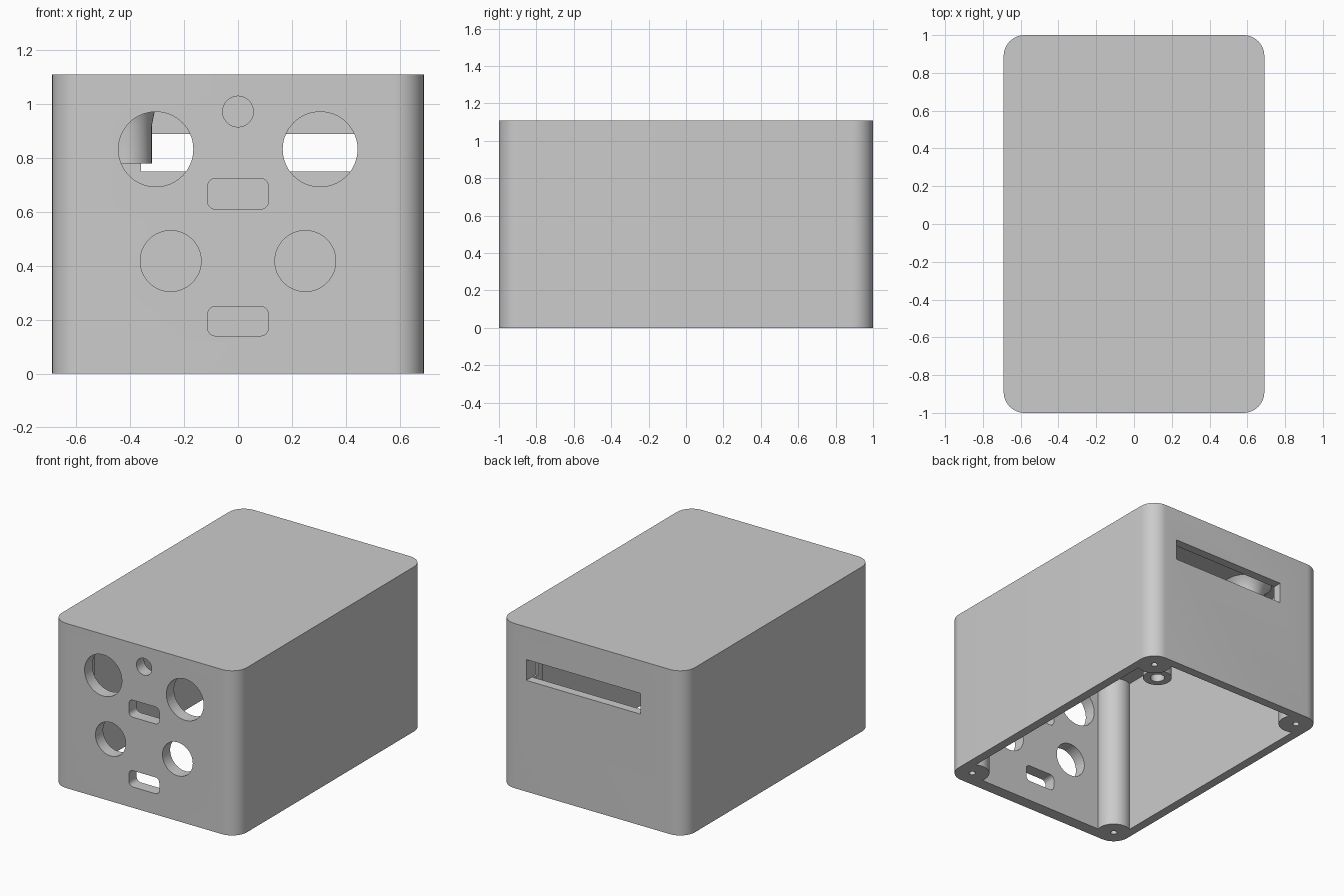
import bpy
import bmesh
from math import cos, sin, pi
from mathutils import Matrix

cube = bpy.data.objects.get("Cube")
if cube:
    bpy.data.objects.remove(cube, do_unlink=True)

W, D, H = 0.69, 1.0, 1.11      # half width, half depth, height
CORNER = 0.11
SIDE, FRONT, ROOF = 0.06, 0.082, 0.055
WALL_AXIS = Matrix.Rotation(pi / 2, 4, "X")   # turns z extrusions to run along -y

grey = bpy.data.materials.new("warm_grey_plastic")
grey.use_nodes = True
grey.diffuse_color = (0.6, 0.6, 0.6, 1)
grey.node_tree.nodes["Principled BSDF"].inputs["Base Color"].default_value = (0.6, 0.6, 0.6, 1)


def rounded(x0, x1, y0, y1, r, steps=12):
    """Outline of a rounded rectangle."""
    centres = [(x1 - r, y1 - r), (x0 + r, y1 - r), (x0 + r, y0 + r), (x1 - r, y0 + r)]
    return [(cx + r * cos((q + i / steps) * pi / 2), cy + r * sin((q + i / steps) * pi / 2))
            for q, (cx, cy) in enumerate(centres) for i in range(steps + 1)]


def circle(x, y, r, sides=64):
    return [(x + r * cos(2 * pi * i / sides), y + r * sin(2 * pi * i / sides)) for i in range(sides)]


def loft(name, layers, matrix=Matrix()):
    """Closed solid through (outline, z) layers."""
    bm = bmesh.new()
    rings = [[bm.verts.new((x, y, z)) for x, y in outline] for outline, z in layers]
    for low, high in zip(rings, rings[1:]):
        for i in range(len(low)):
            j = (i + 1) % len(low)
            bm.faces.new((low[i], low[j], high[j], high[i]))
    bm.faces.new(rings[0][::-1])
    bm.faces.new(rings[-1])
    bm.transform(matrix)
    bmesh.ops.recalc_face_normals(bm, faces=bm.faces)
    mesh = bpy.data.meshes.new(name)
    bm.to_mesh(mesh)
    bm.free()
    mesh.materials.append(grey)
    obj = bpy.data.objects.new(name, mesh)
    bpy.context.collection.objects.link(obj)
    return obj


def prism(name, outline, low, high, matrix=Matrix()):
    return loft(name, [(outline, low), (outline, high)], matrix)


def subtract(target, cutters):
    for cutter in cutters:
        mod = target.modifiers.new(cutter.name, "BOOLEAN")
        mod.operation = "DIFFERENCE"
        mod.solver = "EXACT"
        mod.object = cutter
    graph = bpy.context.evaluated_depsgraph_get()
    mesh = bpy.data.meshes.new_from_object(target.evaluated_get(graph))
    target.modifiers.clear()
    target.data = mesh
    for cutter in cutters:
        bpy.data.objects.remove(cutter, do_unlink=True)


# Outer block and the inner space, open at the bottom
case = prism("enclosure_case", rounded(-W, W, -D, D, CORNER), 0, H)
cavity = prism("cavity", rounded(-W + SIDE, W - SIDE, -D + FRONT, D - SIDE, 0.05), -0.1, H - ROOF)

# Solid posts left standing inside the space
corners = [(sx * (W - CORNER), sy * (D - CORNER)) for sx in (-1, 1) for sy in (-1, 1)]
standoffs = [(x, y) for x in (-0.41, 0.54) for y in (-0.26, 0.615)]
flare = [(0.09, 0.78), (0.09, 0.92), (0.1, 0.97), (0.12, 1.02), (0.16, 1.06), (0.16, 1.2)]
posts = [prism("corner_post", circle(x, y, 0.108), -0.2, 1.2) for x, y in corners]
posts += [loft("standoff", [(circle(x, y, r), z) for r, z in flare]) for x, y in standoffs]
subtract(cavity, posts)

# Screw holes in the posts
holes = [prism("screw_hole", circle(x, y, 0.02, 24), -0.1, 0.35) for x, y in corners]
holes += [prism("standoff_hole", circle(x, y, 0.045, 32), 0.7, 0.95) for x, y in standoffs]

# Front panel openings
front = [circle(0, 0.973, 0.057)]
for side in (-1, 1):
    front += [circle(side * 0.305, 0.833, 0.139), circle(side * 0.25, 0.418, 0.113)]
for low, high in ((0.61, 0.725), (0.14, 0.25)):
    front.append(rounded(-0.113, 0.113, low, high, 0.03, 6))
holes += [prism("front_opening", outline, 0.88, 1.1, WALL_AXIS) for outline in front]

# Long slot in the back panel
slot = [(-0.36, 0.75), (0.49, 0.75), (0.49, 0.89), (-0.36, 0.89)]
holes.append(prism("back_slot", slot, -1.1, -0.9, WALL_AXIS))

subtract(case, [cavity] + holes)

bpy.ops.object.select_all(action="DESELECT")
case.select_set(True)
bpy.context.view_layer.objects.active = case
bpy.ops.object.shade_smooth_by_angle(angle=pi / 6)
